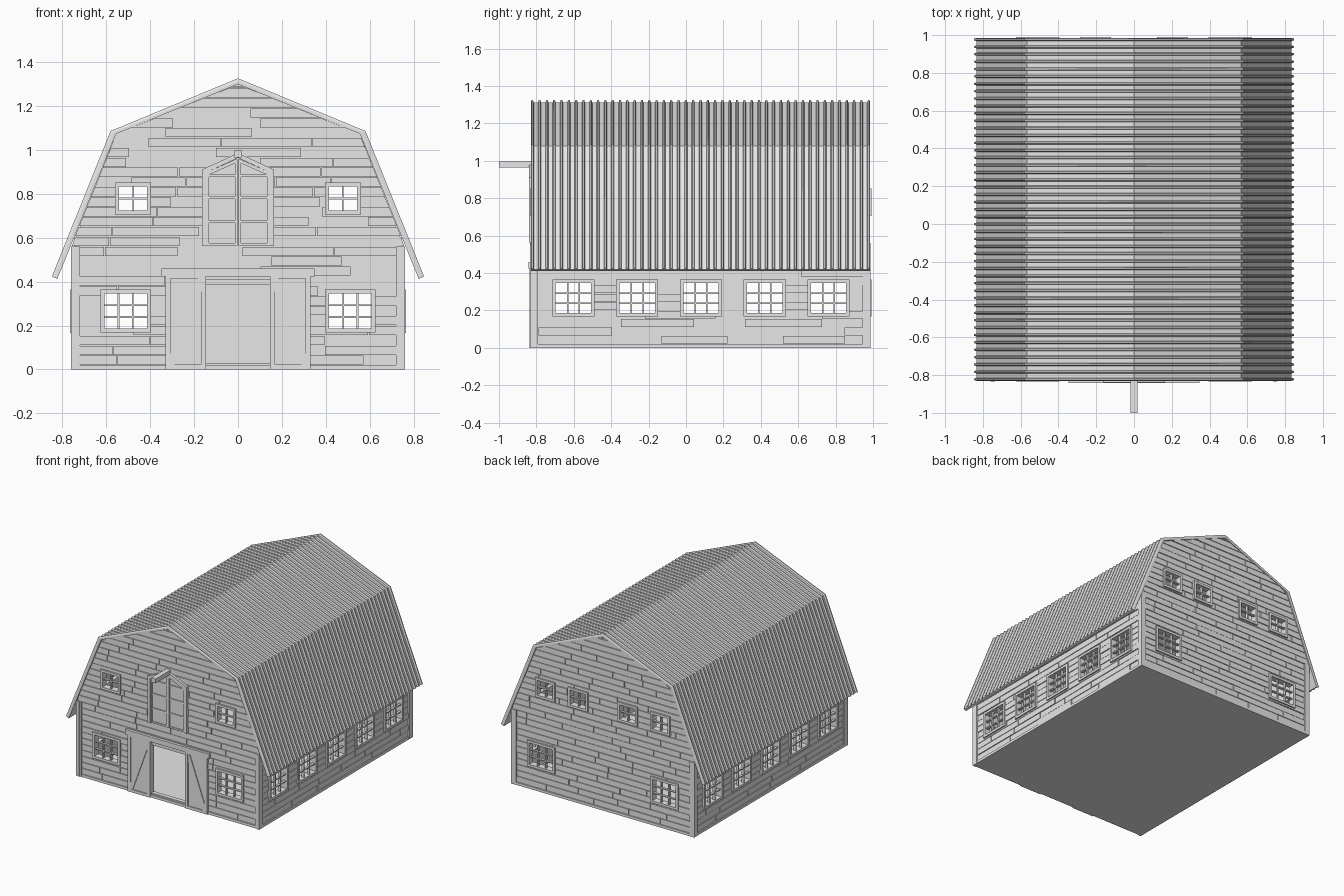
import bpy, bmesh, random
from mathutils import Vector

random.seed(4)
if "Cube" in bpy.data.objects:
    bpy.data.objects.remove(bpy.data.objects["Cube"])

grey = bpy.data.materials.new("plain_grey")
grey.use_nodes = True
grey.diffuse_color = (0.8, 0.8, 0.8, 1)
grey.node_tree.nodes["Principled BSDF"].inputs["Base Color"].default_value = (0.8, 0.8, 0.8, 1)

# Wall frames: u runs along the wall, d points outwards, z is up
FRONT = lambda u, d, z: Vector((u, -0.815 - d, z))
BACK = lambda u, d, z: Vector((u, 0.972 + d, z))
RIGHT = lambda u, d, z: Vector((0.745 + d, u, z))
LEFT = lambda u, d, z: Vector((-0.745 - d, u, z))

# Half of the gambrel roof section, from eave to ridge
OUTER = [(0.847, 0.423), (0.58, 1.085), (0, 1.325)]
INNER = [(0.822, 0.412), (0.555, 1.072), (0, 1.298)]


def prism(bm, frame, pts, d0, d1):
    rings = [[bm.verts.new(frame(u, d, z)) for u, z in pts] for d in (d0, d1)]
    bm.faces.new(rings[0])
    bm.faces.new(rings[1][::-1])
    for i in range(len(pts)):
        j = (i + 1) % len(pts)
        bm.faces.new((rings[0][i], rings[0][j], rings[1][j], rings[1][i]))


def block(bm, frame, u0, u1, z0, z1, d0, d1):
    prism(bm, frame, [(u0, z0), (u1, z0), (u1, z1), (u0, z1)], d0, d1)


def finish(bm, name):
    bmesh.ops.recalc_face_normals(bm, faces=bm.faces)
    mesh = bpy.data.meshes.new(name)
    bm.to_mesh(mesh)
    bm.free()
    mesh.materials.append(grey)
    obj = bpy.data.objects.new(name, mesh)
    bpy.context.collection.objects.link(obj)
    return obj


def cut(obj, cutter):
    mod = obj.modifiers.new("openings", "BOOLEAN")
    mod.operation = "DIFFERENCE"
    mod.solver = "EXACT"
    mod.object = cutter
    bpy.context.view_layer.update()
    graph = bpy.context.evaluated_depsgraph_get()
    mesh = bpy.data.meshes.new_from_object(obj.evaluated_get(graph))
    obj.modifiers.clear()
    obj.data = mesh


def gable_half(z):
    # Half width of the gable cladding at height z
    if z < 0.559:
        return 0.72
    (x0, z0), (x1, z1), (x2, z2) = INNER
    if z < z1:
        return min(0.757, x0 + (x1 - x0) * (z - z0) / (z1 - z0))
    return max(0.004, x1 * (z2 - z) / (z2 - z1))


def cladding(frame, low, high, top):
    # Staggered boards with thin gaps; low and high give the row ends
    bm = bmesh.new()
    row, gap, z = 0.045, 0.002, 0.02
    while z < top - 0.01:
        z1 = min(z + row, top)
        a, b = z + gap, z1 - gap
        cuts = [low(z + 0.001)]
        u = cuts[0] + random.uniform(0.1, 0.4)
        while u < high(z1) - 0.08:
            if u > low(z1) + 0.05:
                cuts.append(u)
            u += random.uniform(0.25, 0.42)
        cuts.append(high(z + 0.001))
        for i in range(len(cuts) - 1):
            ua = ub = cuts[i] + gap
            va = vb = cuts[i + 1] - gap
            if i == 0:
                ub = low(b) + gap
            if i == len(cuts) - 2:
                vb = high(b) - gap
            prism(bm, frame, [(ua, a), (va, a), (vb, b), (ub, b)],
                  -0.003, random.uniform(0.005, 0.009))
        z += row
    return bm


def window(bm, frame, u, z, w, h, cols, rows):
    # Casing with an open pane grid
    rim, bar = 0.018, 0.004
    u0, u1, z0, z1 = u - w / 2, u + w / 2, z - h / 2, z + h / 2
    for a, b in ((u0, u0 + rim), (u1 - rim, u1)):
        block(bm, frame, a, b, z0, z1, -0.03, 0.019)
    for a, b in ((z0, z0 + rim), (z1 - rim, z1)):
        block(bm, frame, u0 + rim, u1 - rim, a, b, -0.03, 0.019)
    for i in range(1, cols):
        c = u0 + rim + (w - 2 * rim) * i / cols
        block(bm, frame, c - bar, c + bar, z0 + rim, z1 - rim, -0.01, 0.01)
    for i in range(1, rows):
        c = z0 + rim + (h - 2 * rim) * i / rows
        block(bm, frame, u0 + rim, u1 - rim, c - bar, c + bar, -0.009, 0.009)


# Window layout: u, z, width, height, columns, rows
lower = [(s * 0.511, 0.266, 0.23, 0.196, 3, 3) for s in (-1, 1)]
loft = lambda xs: [(s * x, 0.778, 0.164, 0.146, 2, 2) for x in xs for s in (-1, 1)]
side = [(0.08 + 0.341 * i, 0.266, 0.225, 0.198, 3, 3) for i in range(-2, 3)]
gable = [(-0.745, 0), (0.745, 0), (0.745, 0.585)] + [(x, z) for x, z in INNER[1:]] \
    + [(-INNER[1][0], INNER[1][1]), (-0.745, 0.585)]
strip = [(-0.8, 0), (0.955, 0), (0.955, 0.585), (-0.8, 0.585)]

for name, frame, outline, wins in (
        ("front", FRONT, gable, lower + loft([0.477])),
        ("back", BACK, gable, lower + loft([0.477, 0.205])),
        ("right", RIGHT, strip, side), ("left", LEFT, strip, side)):
    is_gable = outline is gable
    # Wall core and cladding
    bm = bmesh.new()
    prism(bm, frame, outline, -0.03, 0)
    wall = finish(bm, name + "_wall")
    if is_gable:
        bm = cladding(frame, lambda z: -gable_half(z), gable_half, 1.29)
    else:
        bm = cladding(frame, lambda z: -0.79, lambda z: 0.945, 0.56)
    boards = finish(bm, name + "_boards")
    # Window and door openings
    bm = bmesh.new()
    for u, z, w, h, c, r in wins:
        block(bm, frame, u - w / 2 + 0.01, u + w / 2 - 0.01,
              z - h / 2 + 0.01, z + h / 2 - 0.01, -0.1, 0.1)
    if name == "front":
        block(bm, frame, -0.145, 0.145, 0.021, 0.423, -0.1, 0.1)
    cutter = finish(bm, name + "_cutter")
    cut(wall, cutter)
    cut(boards, cutter)
    bpy.data.objects.remove(cutter)
    # Window casings
    bm = bmesh.new()
    for win in wins:
        window(bm, frame, *win)
    finish(bm, name + "_windows")
    # Corner posts and base board
    bm = bmesh.new()
    ends = ((-0.757, -0.72), (0.72, 0.757)) if is_gable else ((-0.833, -0.79), (0.945, 0.986))
    for a, b in ends:
        block(bm, frame, a, b, 0, 0.56, -0.01, 0.014)
    block(bm, frame, ends[0][1], ends[1][0], 0, 0.02, -0.01, 0.013)
    finish(bm, name + "_trim")

# Floor
bm = bmesh.new()
block(bm, FRONT, -0.75, 0.75, 0, 0.02, -1.79, 0.005)
finish(bm, "floor")

# Ribbed roof: one cross-section swept over the gambrel line
y0, y1, ribs, half = -0.83, 0.985, 46, 0.008
section = [(y0, 1)]
for i in range(ribs + 1):
    c = y0 + half + (y1 - y0 - 2 * half) * i / ribs
    section += [(c - half, 0.5), (c - half / 2, 0), (c + half / 2, 0), (c + half, 0.5)]
section.append((y1, 1))
stations = list(zip(OUTER, INNER))
stations += [((-o[0], o[1]), (-i[0], i[1])) for o, i in stations[-2::-1]]
bm = bmesh.new()
rings = []
for o, n in stations:
    rings.append([bm.verts.new((o[0] + (n[0] - o[0]) * t, y, o[1] + (n[1] - o[1]) * t))
                  for y, t in section])
for a, b in zip(rings, rings[1:]):
    for i in range(len(section)):
        j = (i + 1) % len(section)
        bm.faces.new((a[i], a[j], b[j], b[i]))
bm.faces.new(rings[0])
bm.faces.new(rings[-1])
finish(bm, "ribbed_roof")

# Sliding barn doors with a diagonal brace
for s, name in ((-1, "right_barn_door"), (1, "left_barn_door")):
    bm = bmesh.new()
    frame = lambda u, d, z: FRONT(s * u, d, z)
    block(bm, frame, 0.147, 0.328, 0.002, 0.43, 0.004, 0.014)
    for a, b in ((0.145, 0.168), (0.307, 0.33)):
        block(bm, frame, a, b, 0, 0.435, 0.004, 0.021)
    for a, b in ((0, 0.022), (0.413, 0.435)):
        block(bm, frame, 0.168, 0.307, a, b, 0.004, 0.021)
    prism(bm, frame, [(0.307, 0.022), (0.307, 0.07), (0.182, 0.413), (0.168, 0.413),
                      (0.168, 0.36), (0.29, 0.022)], 0.004, 0.02)
    finish(bm, name)

# Door track, lintel and threshold
bm = bmesh.new()
block(bm, FRONT, -0.348, 0.348, 0.423, 0.46, 0, 0.026)
finish(bm, "door_track")
bm = bmesh.new()
block(bm, FRONT, -0.146, 0.146, 0.386, 0.41, -0.028, -0.004)
block(bm, FRONT, -0.146, 0.146, 0.005, 0.03, -0.028, 0.004)
finish(bm, "lintel_and_threshold")

# Loft door with peaked casing
bm = bmesh.new()
prism(bm, FRONT, [(-0.15, 0.564), (0.15, 0.564), (0.15, 0.9), (0, 0.965), (-0.15, 0.9)], 0, 0.012)
for s in (-1, 1):
    frame = lambda u, d, z: FRONT(s * u, d, z)
    prism(bm, frame, [(0.143, 0.563), (0.163, 0.563), (0.163, 0.91), (0, 0.985),
                      (0, 0.963), (0.143, 0.897)], 0, 0.025)
    block(bm, frame, 0.002, 0.014, 0.565, 0.955, 0, 0.02)
    block(bm, frame, 0.131, 0.143, 0.565, 0.897, 0, 0.02)
    prism(bm, frame, [(0.014, 0.938), (0.143, 0.881), (0.143, 0.897), (0.014, 0.955)], 0, 0.02)
    for z in (0.57, 0.673, 0.782, 0.882):
        block(bm, frame, 0.014, 0.131, z - 0.006, z + 0.006, 0, 0.019)
finish(bm, "loft_door")

# Hoist beam
bm = bmesh.new()
block(bm, FRONT, -0.018, 0.018, 0.964, 0.997, -0.02, 0.185)
finish(bm, "hoist_beam")
